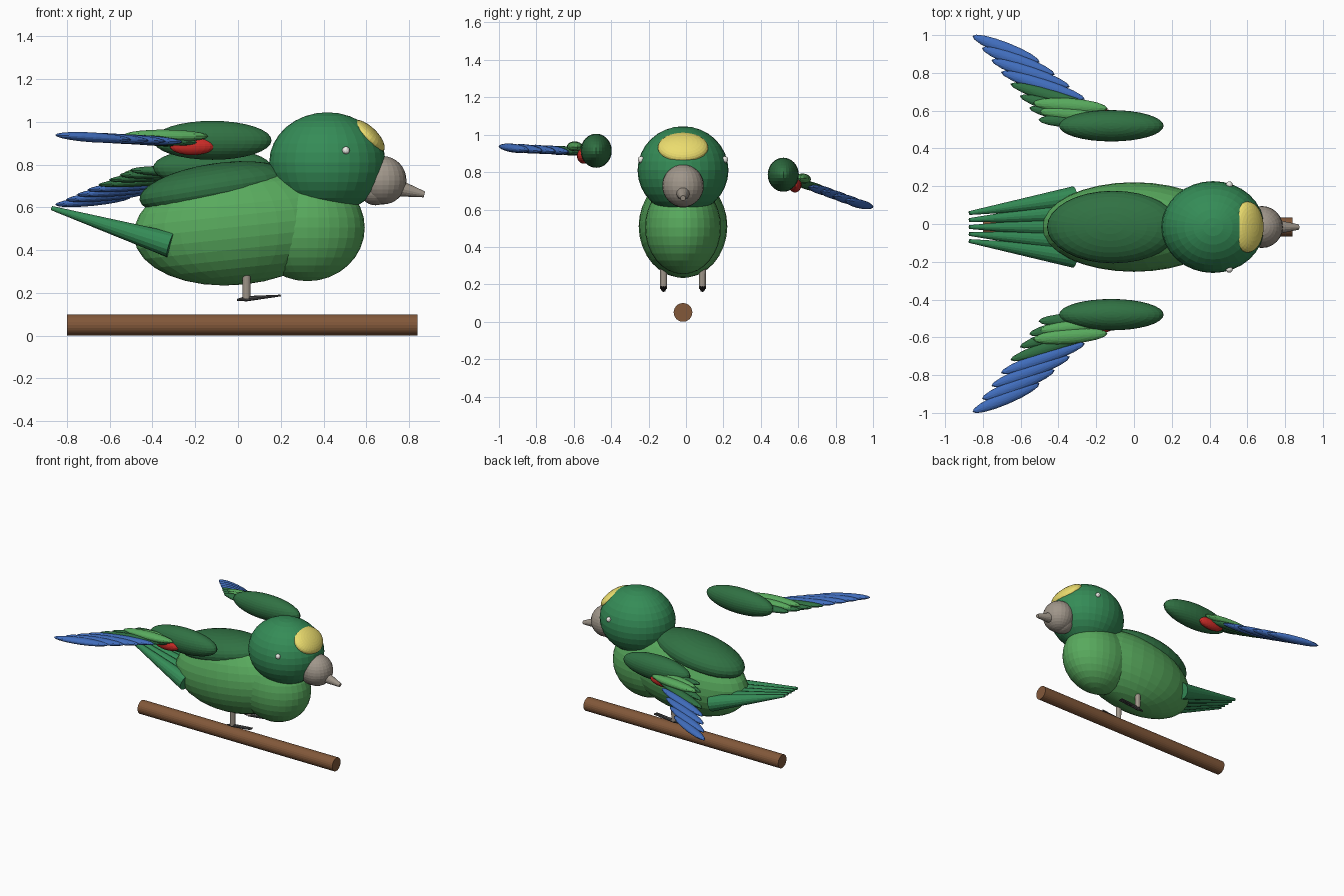
import bpy
from math import radians, cos, sin
from mathutils import Vector

if "Cube" in bpy.data.objects:
    bpy.data.objects.remove(bpy.data.objects["Cube"])

Y0 = -0.016  # centre line of the bird

COLORS = {
    "light_green": (0.098, 0.402, 0.11), "head_green": (0.035, 0.262, 0.095),
    "dark_green": (0.03, 0.165, 0.056), "blue": (0.053, 0.156, 0.515),
    "yellow": (0.83, 0.716, 0.156), "red": (0.61, 0.026, 0.021),
    "brown": (0.223, 0.098, 0.042), "horn": (0.35, 0.305, 0.255),
    "claw": (0.07, 0.07, 0.07), "white": (0.85, 0.85, 0.8),
}
MATS = {}
for key, rgb in COLORS.items():
    MATS[key] = bpy.data.materials.new(key)
    MATS[key].diffuse_color = (*rgb, 1)


def finish(name, mat):
    ob = bpy.context.object
    ob.name = name
    ob.data.materials.append(MATS[mat])
    return ob


def ball(name, loc, radii, mat, tilt=0, seg=32, rings=16):
    """Ellipsoid; tilt turns it about y, in degrees."""
    bpy.ops.mesh.primitive_uv_sphere_add(segments=seg, ring_count=rings, radius=1,
                                         location=loc, rotation=(0, radians(tilt), 0))
    bpy.context.object.scale = radii
    return finish(name, mat)


def feather(name, a, b, width, thick, mat):
    """Slim ellipsoid stretched from a to b."""
    a, b = Vector(a), Vector(b)
    ob = ball(name, (a + b) / 2, ((b - a).length / 2, width, thick), mat, seg=16, rings=10)
    ob.rotation_euler = (b - a).to_track_quat('X', 'Z').to_euler()
    return ob


def rod(name, a, b, r1, r2, mat, sides=16):
    """Straight or tapered round bar from a to b."""
    a, b = Vector(a), Vector(b)
    bpy.ops.mesh.primitive_cone_add(vertices=sides, radius1=r1, radius2=r2,
                                    depth=(b - a).length, location=(a + b) / 2)
    bpy.context.object.rotation_euler = (b - a).to_track_quat('Z', 'Y').to_euler()
    return finish(name, mat)


# Perch
rod("perch", (-0.80, Y0, 0.05), (0.84, Y0, 0.05), 0.05, 0.05, "brown", 24)

# Body, chest, back and head
ball("body", (0.0, Y0, 0.51), (0.49, 0.237, 0.272), "light_green", -6)
ball("chest", (0.325, Y0, 0.505), (0.268, 0.203, 0.25), "light_green")
ball("back", (-0.11, Y0, 0.69), (0.355, 0.192, 0.115), "dark_green", -9)
ball("head", (0.418, Y0, 0.81), (0.272, 0.243, 0.235), "head_green")
ball("forehead", (0.602, Y0, 0.931), (0.105, 0.135, 0.05), "yellow", 43)

# Beak
ball("upper_beak", (0.677, Y0, 0.727), (0.111, 0.111, 0.113), "horn", seg=24)
ball("lower_beak", (0.643, Y0, 0.685), (0.075, 0.083, 0.075), "horn", seg=24)
rod("beak_tip", (0.69, Y0, 0.705), (0.872, Y0, 0.661), 0.052, 0.014, "horn")

# Tail fan
for i in range(-2, 3):
    rod("tail_feather", (-0.315, Y0 + 0.078 * i, 0.425),
        (-0.872, Y0 + 0.037 * i, 0.597), 0.06, 0.01, "head_green")


def wing_point(x, d, z, s):
    """Place a point of the wing at distance d from the middle, with a banked stance."""
    return Vector((x, s * d + 0.02 - 0.04 * (d - 0.5),
                   z - s * (0.064 + 0.2 * (d - 0.5))))


for s, side in ((-1, "left"), (1, "right")):
    # Eye
    ball(side + "_eye", (0.505, Y0 + s * 0.224, 0.867), (0.018,) * 3, "white", seg=12, rings=8)

    # Wing shoulder and red patch
    ball(side + "_wing", wing_point(-0.12, 0.5, 0.85, s), (0.277, 0.083, 0.091), "dark_green")
    ball(side + "_red_patch", wing_point(-0.215, 0.565, 0.81, s), (0.105, 0.035, 0.042),
         "red", seg=20, rings=12)

    # Flight feathers, from the outer blue ones to the inner green ones
    for i in range(8):
        dt, dr = 0.995 - 0.066 * i, max(0.85 - 0.068 * i, 0.52)
        tip = wing_point(-0.855 + 0.05 * i, dt, 0.85 - 0.15 * (dt - 0.5), s)
        root = wing_point(min(-0.50 + 0.08 * i, -0.16), dr, 0.835 - 0.15 * (dr - 0.5), s)
        feather(side + "_flight_feather", tip, root, 0.035, 0.023,
                "blue" if i < 4 else "dark_green")

    # Covert feathers
    feather(side + "_covert", wing_point(-0.535, 0.625, 0.848, s),
            wing_point(-0.14, 0.595, 0.85, s), 0.04, 0.029, "light_green")
    feather(side + "_covert", wing_point(-0.50, 0.58, 0.845, s),
            wing_point(-0.18, 0.55, 0.85, s), 0.035, 0.027, "light_green")

    # Leg and toes
    y = Y0 + s * 0.104
    rod(side + "_leg", (0.04, y, 0.175), (0.04, y, 0.32), 0.018, 0.02, "horn", 12)
    for ang in (-10, 0, 10):
        a = radians(ang)
        rod(side + "_toe", (0.03, y, 0.172),
            (0.04 + 0.16 * cos(a), y + 0.16 * sin(a) * 0.5, 0.188), 0.013, 0.004, "claw", 8)
    rod(side + "_hind_toe", (0.05, y, 0.176), (-0.005, y, 0.167), 0.013, 0.005, "claw", 8)

for m in bpy.data.materials:
    if m.users and not m.is_grease_pencil:
        m.use_nodes = True
        m.node_tree.nodes["Principled BSDF"].inputs["Base Color"].default_value = m.diffuse_color
